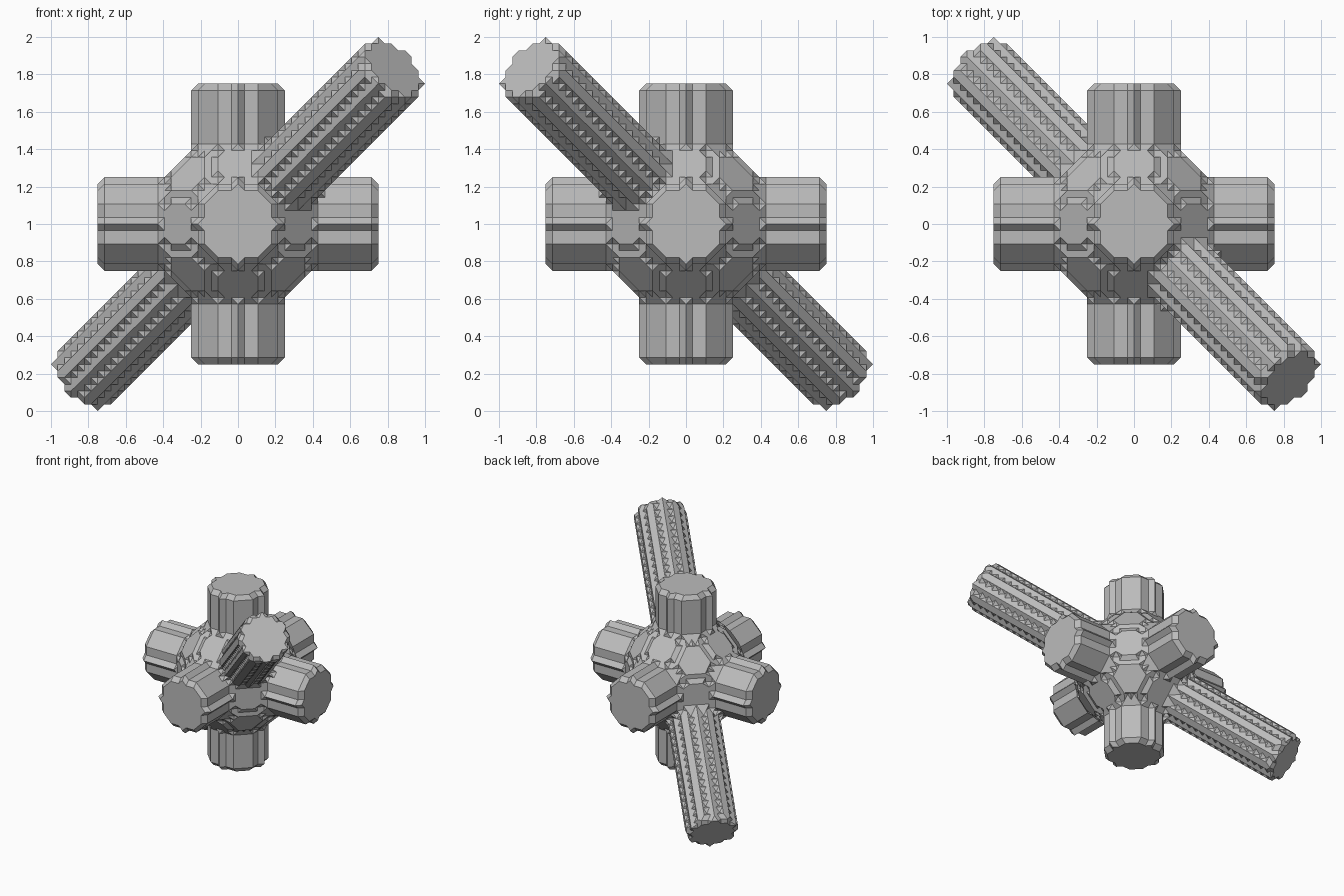
import bpy
import bmesh
import math
from itertools import product, combinations
from mathutils import Vector

cube = bpy.data.objects.get("Cube")
if cube:
    bpy.data.objects.remove(cube, do_unlink=True)

# Sizes in lattice steps
STEP = 1 / 28
HUB_R2 = 156
ARM_R, ARM_LEN = 6, 20
ROD_R, ROD_LEN = 5, 40
RANGE = range(-30, 31)


def in_hub(p):
    return sum(c * c for c in p) <= HUB_R2


def in_arm(p):
    # a round bar along each axis
    total = sum(c * c for c in p)
    return any(abs(c) <= ARM_LEN and total - c * c <= ARM_R ** 2 for c in p)


def in_rod(p):
    # long round bar through opposite corners
    x, y, z = p
    along = x - y + z
    off_axis = x * x + y * y + z * z - along * along / 3
    return abs(along) <= ROD_LEN * math.sqrt(3) and off_axis <= ROD_R ** 2 + 1e-6


def add(p, d):
    return (p[0] + d[0], p[1] + d[1], p[2] + d[2])


# Solid lattice points, grown by one step along each axis
core = [p for p in product(RANGE, repeat=3) if in_rod(p) or in_hub(p) or in_arm(p)]
STEPS = [(0, 0, 0)] + [tuple(s if i == a else 0 for i in range(3))
                       for a in range(3) for s in (-1, 1)]
solid = {add(p, d) for p in core for d in STEPS}

CORNERS = list(product((0, 1), repeat=3))
hull_cache = {}


def hull_faces(points):
    # outward polygons of the convex hull of some corners of one cell
    if points in hull_cache:
        return hull_cache[points]
    vecs = [Vector(p) for p in points]
    found = {}
    for a, b, c in combinations(vecs, 3):
        n = (b - a).cross(c - a)
        side = [n.dot(v - a) for v in vecs]
        if max(side) > 0.1 and min(side) < -0.1:
            continue
        if max(side) < 0.1 and min(side) > -0.1:
            found = {}
            if len(vecs) < 4 or all(abs(s) < 0.1 for s in side):
                break
        if max(side) > 0.1:
            n = -n
        flat = [v for v, s in zip(vecs, side) if abs(s) < 0.1]
        mid = sum(flat, Vector()) / len(flat)
        u = (flat[0] - mid).normalized()
        w = n.normalized().cross(u)
        flat.sort(key=lambda v: math.atan2((v - mid).dot(w), (v - mid).dot(u)))
        loop = tuple(tuple(round(c) for c in v) for v in flat)
        found[frozenset(loop)] = loop
    hull_cache[points] = list(found.values())
    return hull_cache[points]


# Facet every cell, cancelling walls shared by two cells
cells = {(p[0] - c[0], p[1] - c[1], p[2] - c[2]) for p in solid for c in CORNERS}
surface = {}
for cell in sorted(cells):
    inside = tuple(c for c in CORNERS if add(cell, c) in solid)
    if len(inside) < 4:
        continue
    for face in hull_faces(inside):
        loop = [add(cell, c) for c in face]
        key = frozenset(loop)
        if key in surface:
            del surface[key]
        else:
            surface[key] = loop

bm = bmesh.new()
verts = {}
for loop in surface.values():
    for p in loop:
        if p not in verts:
            verts[p] = bm.verts.new((p[0] * STEP, p[1] * STEP, p[2] * STEP + 1))
    bm.faces.new([verts[p] for p in loop])

# Merge flat areas into clean facets
bmesh.ops.dissolve_limit(bm, angle_limit=0.01, verts=bm.verts[:], edges=bm.edges[:])

mesh = bpy.data.meshes.new("cross_joint")
bm.to_mesh(mesh)
bm.free()

# Plain grey
grey = bpy.data.materials.new("light_grey")
grey.use_nodes = True
colour = (0.5, 0.5, 0.5, 1)
grey.diffuse_color = colour
grey.node_tree.nodes["Principled BSDF"].inputs["Base Color"].default_value = colour
mesh.materials.append(grey)

joint = bpy.data.objects.new("cross_joint", mesh)
bpy.context.collection.objects.link(joint)
